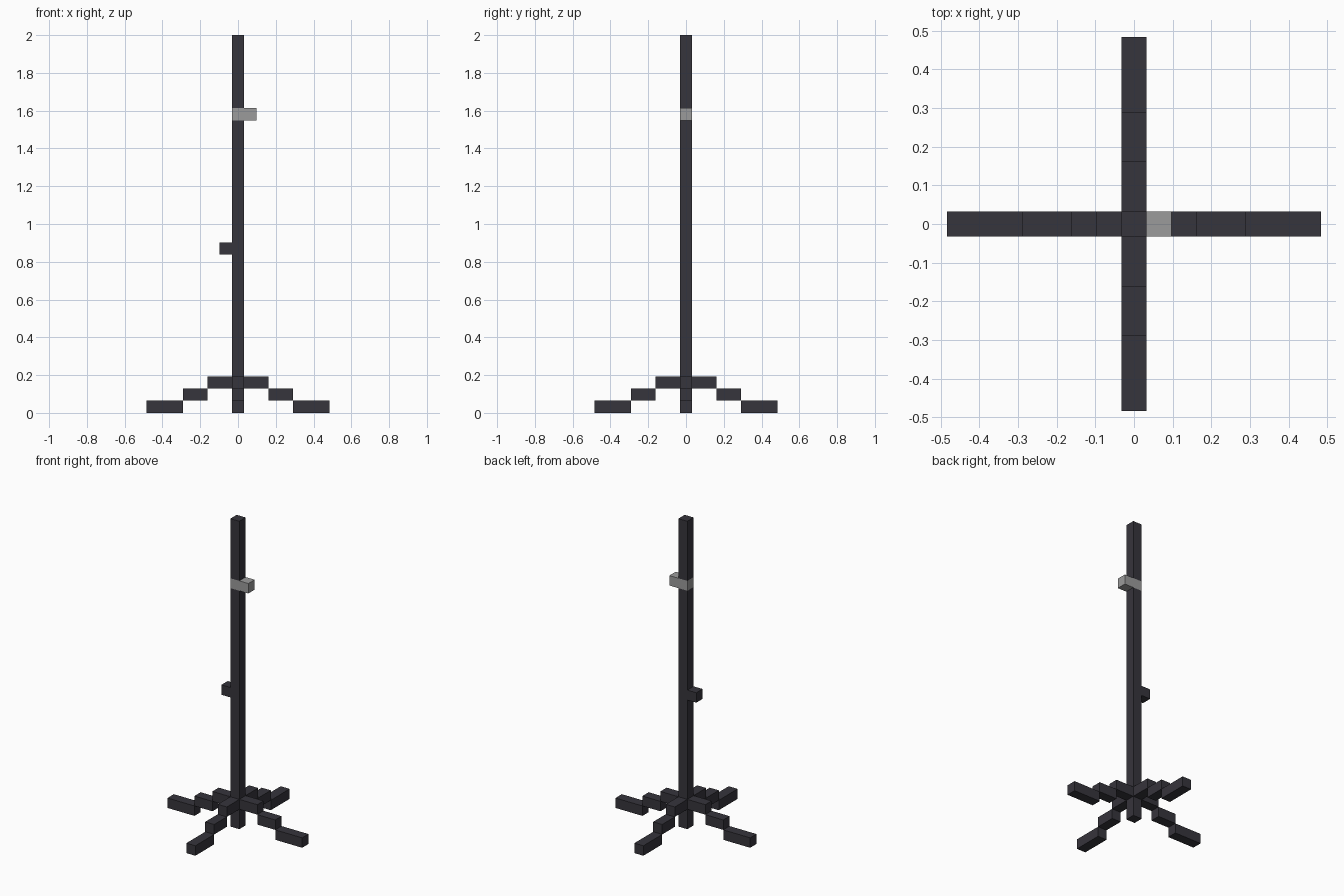
import bpy
import math
from mathutils import Matrix, Vector

cube = bpy.data.objects.get("Cube")
if cube:
    bpy.data.objects.remove(cube, do_unlink=True)

U = 2 / 31  # one block: the post is 31 blocks tall


def make_material(name, color):
    mat = bpy.data.materials.new(name)
    mat.use_nodes = True
    mat.diffuse_color = color
    mat.node_tree.nodes["Principled BSDF"].inputs["Base Color"].default_value = color
    return mat


charcoal = make_material("charcoal", (0.037, 0.035, 0.045, 1))
grey = make_material("light grey", (0.33, 0.33, 0.33, 1))


def block(name, x0, x1, z0, z1, mat, angle=0):
    """One-block-deep box, in block units, turned about the post."""
    bpy.ops.mesh.primitive_cube_add(size=1)
    obj = bpy.context.object
    obj.name = name
    size = Vector((x1 - x0, 1, z1 - z0)) * U
    centre = Vector((x0 + x1, 0, z0 + z1)) * U / 2
    obj.data.transform(Matrix.Rotation(angle, 4, "Z")
                       @ Matrix.Translation(centre)
                       @ Matrix.Diagonal(size.to_4d()))
    obj.data.materials.append(mat)
    return obj


# Post, split by the grey clamp
block("lower_post", -0.5, 0.5, 0, 24, charcoal)
block("clamp", -0.5, 1.5, 24, 25, grey)
block("upper_post", -0.5, 0.5, 25, 31, charcoal)

# Small knob on the right side
block("side_knob", -1.5, -0.5, 13, 14, charcoal)

# Four stepped legs
steps = [("leg_top", 0.5, 2.5, 2), ("leg_middle", 2.5, 4.5, 1), ("leg_foot", 4.5, 7.5, 0)]
for i, side in enumerate(("left", "back", "right", "front")):
    for part, x0, x1, z in steps:
        block(f"{side}_{part}", x0, x1, z, z + 1, charcoal, i * math.pi / 2)
